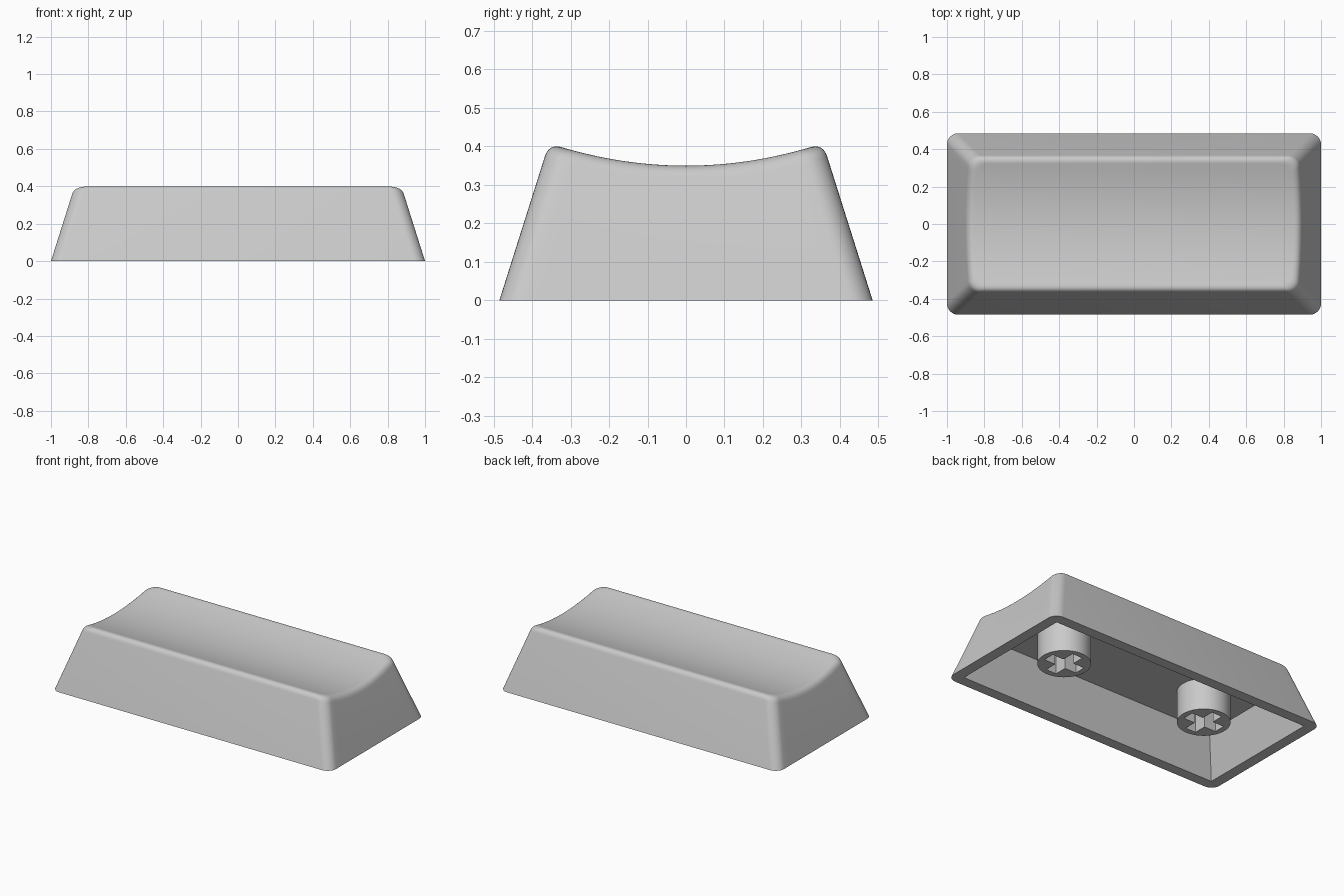
import bpy, bmesh, math

if "Cube" in bpy.data.objects:
    bpy.data.objects.remove(bpy.data.objects["Cube"])

HX, HY = 1.0, 0.485      # half size of the base
SLOPE = 0.316            # wall inset per unit of height
R = 0.06                 # vertical corner radius
DROP = 0.035             # size of the rounded top edge
WALL = 0.069             # wall thickness at the rim
CEIL = 0.26              # height of the cavity ceiling

grey = bpy.data.materials.new("light grey plastic")
grey.diffuse_color = (0.59, 0.59, 0.59, 1)
grey.use_nodes = True
grey.node_tree.nodes["Principled BSDF"].inputs["Base Color"].default_value = grey.diffuse_color


def dish(y):
    return 0.35 + 0.46 * y * y


# Right half of a rounded rectangle as (side position -1..1, corner angle)
ARC, SIDE = 8, 20
HALF = [(-1, -90 + 90 * i / ARC) for i in range(ARC + 1)]
HALF += [(-1 + 2 * i / SIDE, 0) for i in range(1, SIDE)]
HALF += [(1, 90 * i / ARC) for i in range(ARC + 1)]


def outline(p, inset, r=R):
    t, a = p[0], math.radians(p[1])
    return (HX - inset - r + r * math.cos(a),
            t * (HY - inset - r) + r * math.sin(a))


def column(p):
    """Points from the top edge, down the wall, under the rim to the ceiling."""
    i = SLOPE * 0.4
    for _ in range(8):
        h = dish(outline(p, i)[1])
        i = SLOPE * h
    ia, ib = SLOPE * (h - DROP), i + DROP
    zb = dish(outline(p, ib)[1])
    pts = []
    for k in range(9):                      # rounded top edge
        s = k / 8
        w = ((1 - s) ** 2, 2 * s * (1 - s), s * s)
        inset = w[0] * ib + w[1] * i + w[2] * ia
        z = w[0] * zb + w[1] * h + w[2] * (h - DROP)
        pts.append((*outline(p, inset), z))
    pts.append((*outline(p, 0), 0))
    pts.append((*outline(p, WALL, 0), 0))   # sharp-cornered cavity
    pts.append((*outline(p, WALL + SLOPE * CEIL, 0), CEIL))
    return pts


def finish(bm, name, angle):
    bmesh.ops.remove_doubles(bm, verts=bm.verts, dist=1e-5)
    bmesh.ops.recalc_face_normals(bm, faces=bm.faces)
    me = bpy.data.meshes.new(name)
    bm.to_mesh(me)
    bm.free()
    me.materials.append(grey)
    ob = bpy.data.objects.new(name, me)
    bpy.context.collection.objects.link(ob)
    bpy.ops.object.select_all(action='DESELECT')
    ob.select_set(True)
    bpy.context.view_layer.objects.active = ob
    bpy.ops.object.shade_smooth_by_angle(angle=math.radians(angle))


def add_face(bm, corners):
    """Face from coordinates, skipping corners that coincide."""
    keep = []
    for c in corners:
        if all(sum((u - v) ** 2 for u, v in zip(c, k)) > 1e-10 for k in keep):
            keep.append(c)
    if len(keep) > 2:
        bm.faces.new([bm.verts.new(c) for c in keep])


# Hollow shell with a scooped top
right = [column(p) for p in HALF]
left = [[(-x, y, z) for x, y, z in col] for col in right]
ring = right + left[::-1]
bm = bmesh.new()
for a, b in zip(ring, ring[1:] + ring[:1]):
    for k in range(len(a) - 1):
        add_face(bm, [a[k], b[k], b[k + 1], a[k + 1]])
for k in range(len(right) - 1):             # scooped top and flat ceiling
    for e in (0, -1):
        add_face(bm, [right[k][e], right[k + 1][e], left[k + 1][e], left[k][e]])
finish(bm, "keycap_shell", 40)


# Mounting posts with cross-shaped sockets
def post(name, cx):
    bm = bmesh.new()
    low, deep, rad, arm, w = 0.058, 0.24, 0.155, 0.118, 0.037
    circle = [(rad * math.cos(i * math.tau / 48), rad * math.sin(i * math.tau / 48))
              for i in range(48)]
    cross = []
    for q in range(4):
        c, s = round(math.cos(q * math.pi / 2)), round(math.sin(q * math.pi / 2))
        cross += [(c * x - s * y, s * x + c * y)
                  for x, y in ((arm, -w), (arm, w), (w, w))]
    rim = []
    for pts, top in ((circle, CEIL + 0.01), (cross, deep)):
        n = len(pts)
        lo = [bm.verts.new((cx + x, y, low)) for x, y in pts]
        hi = [bm.verts.new((cx + x, y, top)) for x, y in pts]
        for i in range(n):
            j = (i + 1) % n
            bm.faces.new((lo[i], lo[j], hi[j], hi[i]))
            rim.append(bm.edges.get((lo[i], lo[j])))
        bm.faces.new(hi)
    bmesh.ops.triangle_fill(bm, edges=rim, use_beauty=True)
    finish(bm, name, 30)


post("left_post", -0.525)
post("right_post", 0.525)
